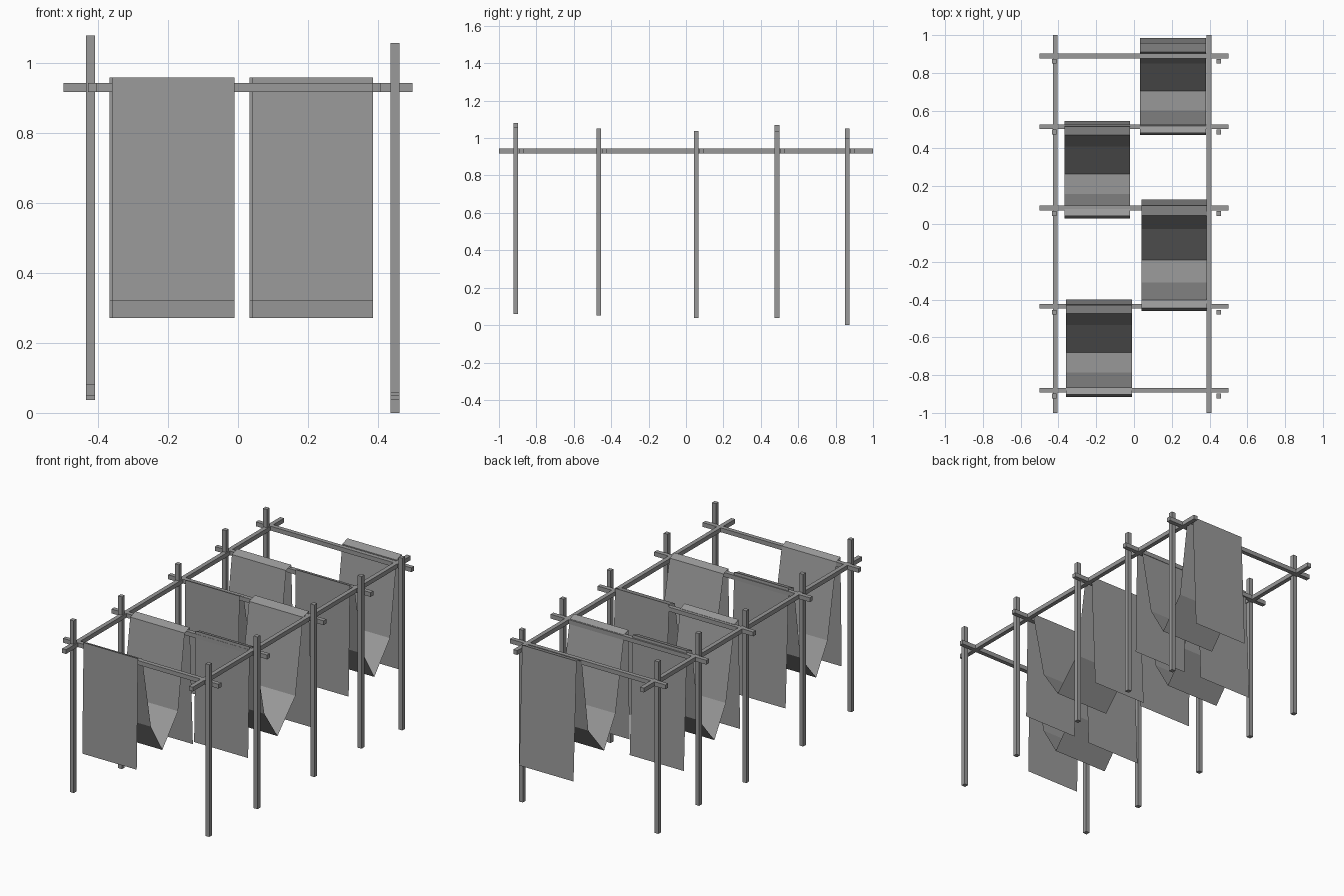
import bpy, bmesh

cube = bpy.data.objects.get("Cube")
if cube:
    bpy.data.objects.remove(cube, do_unlink=True)

grey = bpy.data.materials.new("plain grey")
grey.use_nodes = True
colour = (0.32, 0.32, 0.32, 1)
grey.diffuse_color = colour
grey.node_tree.nodes["Principled BSDF"].inputs["Base Color"].default_value = colour

BAR = 0.025      # thickness of every pole
BAR_Z = 0.931    # height of the horizontal poles


def add_object(name, bm):
    mesh = bpy.data.meshes.new(name)
    bm.to_mesh(mesh)
    bm.free()
    mesh.materials.append(grey)
    obj = bpy.data.objects.new(name, mesh)
    bpy.context.collection.objects.link(obj)


def pole(name, centre, size):
    bm = bmesh.new()
    bmesh.ops.create_cube(bm, size=1)
    bmesh.ops.scale(bm, vec=size, verts=bm.verts)
    bmesh.ops.translate(bm, vec=centre, verts=bm.verts)
    add_object(name, bm)


# Long rails
for side, x in (("right", -0.417), ("left", 0.397)):
    pole(side + "_rail", (x, 0, BAR_Z), (BAR, 2, BAR))

# Crossbars
for y in (-0.88, -0.435, 0.085, 0.515, 0.89):
    pole("crossbar", (0, y, BAR_Z), (1, BAR, BAR))

# Upright posts: position along the frame, foot height on each side
for y, foot_right, foot_left in (
    (-0.91, 0.08, 0.058),
    (-0.467, 0.05, 0.05),
    (0.055, 0.037, 0.037),
    (0.487, 0.07, 0.037),
    (0.862, 0.05, 0.0),
):
    for side, x, foot in (("right", -0.422, foot_right), ("left", 0.449, foot_left)):
        pole(side + "_post", (x, y, foot + 0.5), (BAR, BAR, 1))

# Draped cloth section: distance from the back, height
DRAPE = [
    (0, 0.272), (0.028, 0.96), (0.075, 0.945), (0.136, 0.515), (0.28, 0.345),
    (0.385, 0.52), (0.465, 0.945), (0.503, 0.96), (0.515, 0.32),
]


def cloth(name, x0, x1, back, stretch=1):
    bm = bmesh.new()
    rows = [[bm.verts.new((x, back - d * stretch, z)) for x in (x0, x1)] for d, z in DRAPE]
    for a, b in zip(rows, rows[1:]):
        bm.faces.new((a[0], b[0], b[1], a[1]))
    add_object(name, bm)


cloth("front_right_cloth", -0.36, -0.01, -0.4)
cloth("front_left_cloth", 0.04, 0.387, 0.13, 1.145)
cloth("back_right_cloth", -0.368, -0.02, 0.545)
cloth("back_left_cloth", 0.033, 0.382, 0.985)
